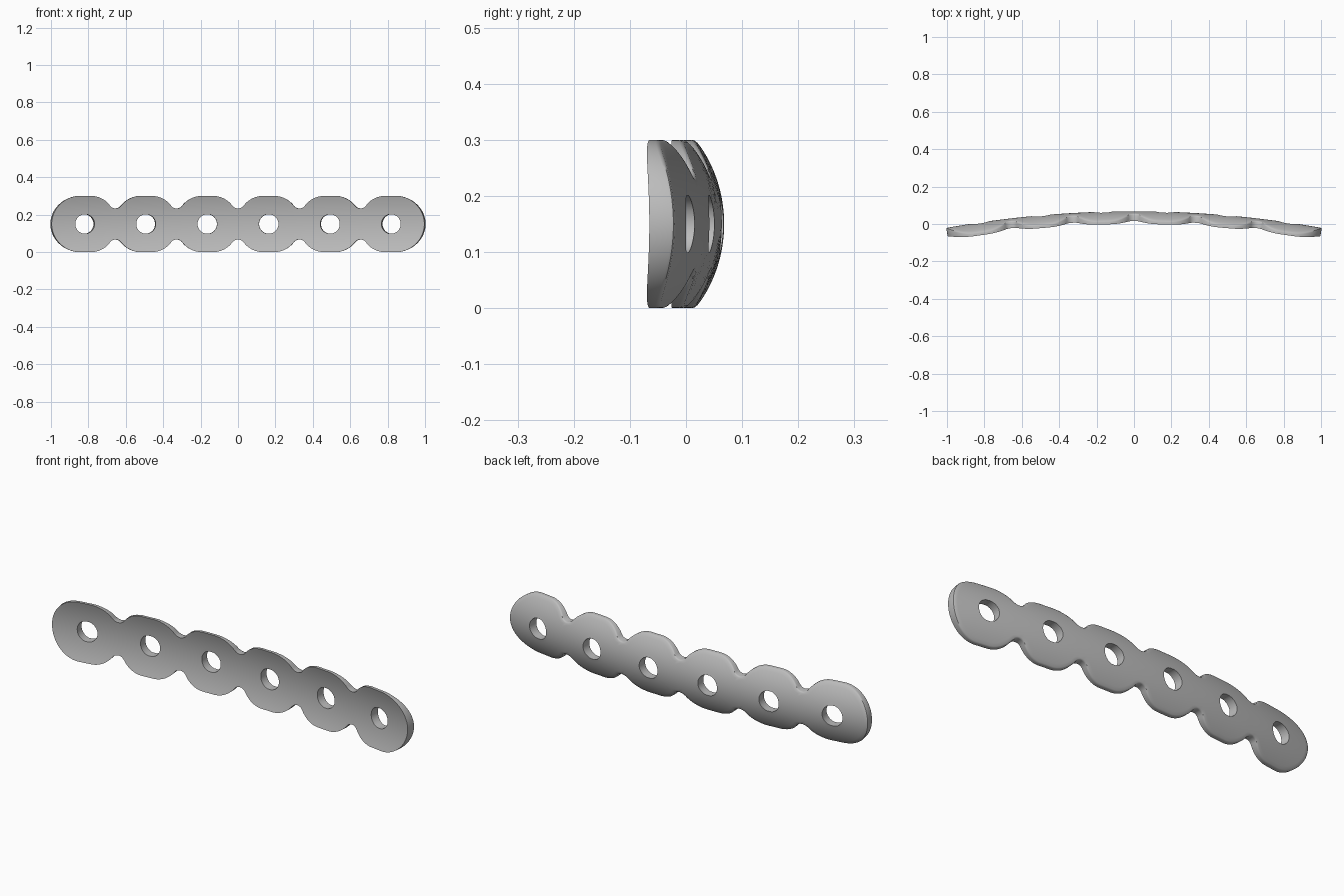
import bpy, bmesh, math
from math import sin, cos, pi, sqrt, atan2

if "Cube" in bpy.data.objects:
    bpy.data.objects.remove(bpy.data.objects["Cube"])

PITCH, HALF, NECK = 0.328, 0.164, 0.083   # hole spacing, half cell, half neck height
HOLE, RINGS = 0.052, 6
OFF, R, RISE, FIL = 0.03, 0.13, 0.02, 0.0375  # inner lobe corner arcs and neck fillet
MID = 0.15


def arc(cx, cz, r, a0, a1, n):
    return [(cx + r * cos(a0 + (a1 - a0) * i / n), cz + r * sin(a0 + (a1 - a0) * i / n))
            for i in range(n + 1)]


def neck_side():
    """Quarter outline on the +x side: neck line, concave fillet, lobe corner."""
    pts = [(HALF, NECK * i / 5) for i in range(5)]
    a = atan2(NECK + FIL - RISE, HALF - OFF)
    pts += arc(HALF, NECK + FIL, FIL, 1.5 * pi, pi + a, 8)
    pts += arc(OFF, RISE, R, a, pi / 2, 12)[1:]
    return pts


def end_side():
    """Quarter outline of the rounded plate end."""
    return arc(OFF, 0, 0.15, 0, pi / 2, 20)


def cell_outline(right, left):
    top = right + [(-x, z) for x, z in reversed(left)]
    return top + [(x, -z) for x, z in reversed(top)][1:-1]


def bend(x, z, back):
    """Curve the flat plate along its length and across its width."""
    r, t = (0.25, 0.045) if back else (0.5, 0.0)
    t -= r - sqrt(r * r - z * z)
    rad = 5.66
    a = x / rad * 1.0015
    return (rad + t) * sin(a), 0.023 - rad + (rad + t) * cos(a), z + MID


bm = bmesh.new()
sheets = {}
for back in (False, True):
    for k in range(6):
        cx = (k - 2.5) * PITCH
        right = end_side() if k == 5 else neck_side()
        left = end_side() if k == 0 else neck_side()
        out = cell_outline(right, left)
        rings = []
        for j in range(RINGS + 1):
            f, ring = j / RINGS, []
            for x, z in out:
                d = math.hypot(x, z)
                s = (1 - f) * HOLE / d + f
                ring.append(bm.verts.new(bend(cx + x * s, z * s, back)))
            rings.append(ring)
        n = len(out)
        for a, b in zip(rings, rings[1:]):
            for i in range(n):
                m = (i + 1) % n
                q = (a[i], b[i], b[m], a[m])
                bm.faces.new(q[::-1] if back else q)
        sheets[k, back] = (rings, out)

# Walls of the holes and of the outer rim
rim = []
for k in range(6):
    fr, out = sheets[k, False]
    bk, _ = sheets[k, True]
    n = len(out)
    for i in range(n):
        m = (i + 1) % n
        bm.faces.new((fr[0][i], fr[0][m], bk[0][m], bk[0][i]))
        ends = (out[i], out[m])
        shared = all(abs(abs(x) - HALF) < 1e-5 and abs(z) < NECK + 1e-5 for x, z in ends)
        if not shared:
            bm.faces.new((fr[-1][m], fr[-1][i], bk[-1][i], bk[-1][m]))
            rim.append(bm.edges.get((bk[-1][i], bk[-1][m])))
rim_mid = [tuple((e.verts[0].co + e.verts[1].co) / 2) for e in rim]
bmesh.ops.remove_doubles(bm, verts=bm.verts[:], dist=1e-4)

# Softened back edge
keys = {tuple(round(c, 3) for c in p) for p in rim_mid}
edges = [e for e in bm.edges
         if tuple(round(c, 3) for c in (e.verts[0].co + e.verts[1].co) / 2) in keys
         and len(e.link_faces) == 2 and e.calc_face_angle(0) > 0.4]
bmesh.ops.bevel(bm, geom=edges, offset=0.006, segments=2, profile=0.5,
                affect='EDGES', clamp_overlap=True)
bmesh.ops.recalc_face_normals(bm, faces=bm.faces[:])

mesh = bpy.data.meshes.new("curved_plate")
bm.to_mesh(mesh)
bm.free()
plate = bpy.data.objects.new("curved_plate", mesh)
bpy.context.collection.objects.link(plate)
grey = bpy.data.materials.new("metal_grey")
grey.diffuse_color = (0.5, 0.5, 0.5, 1)
grey.use_nodes = True
grey.node_tree.nodes["Principled BSDF"].inputs["Base Color"].default_value = grey.diffuse_color
mesh.materials.append(grey)
bpy.context.view_layer.objects.active = plate
plate.select_set(True)
bpy.ops.object.shade_smooth_by_angle(angle=math.radians(35))
